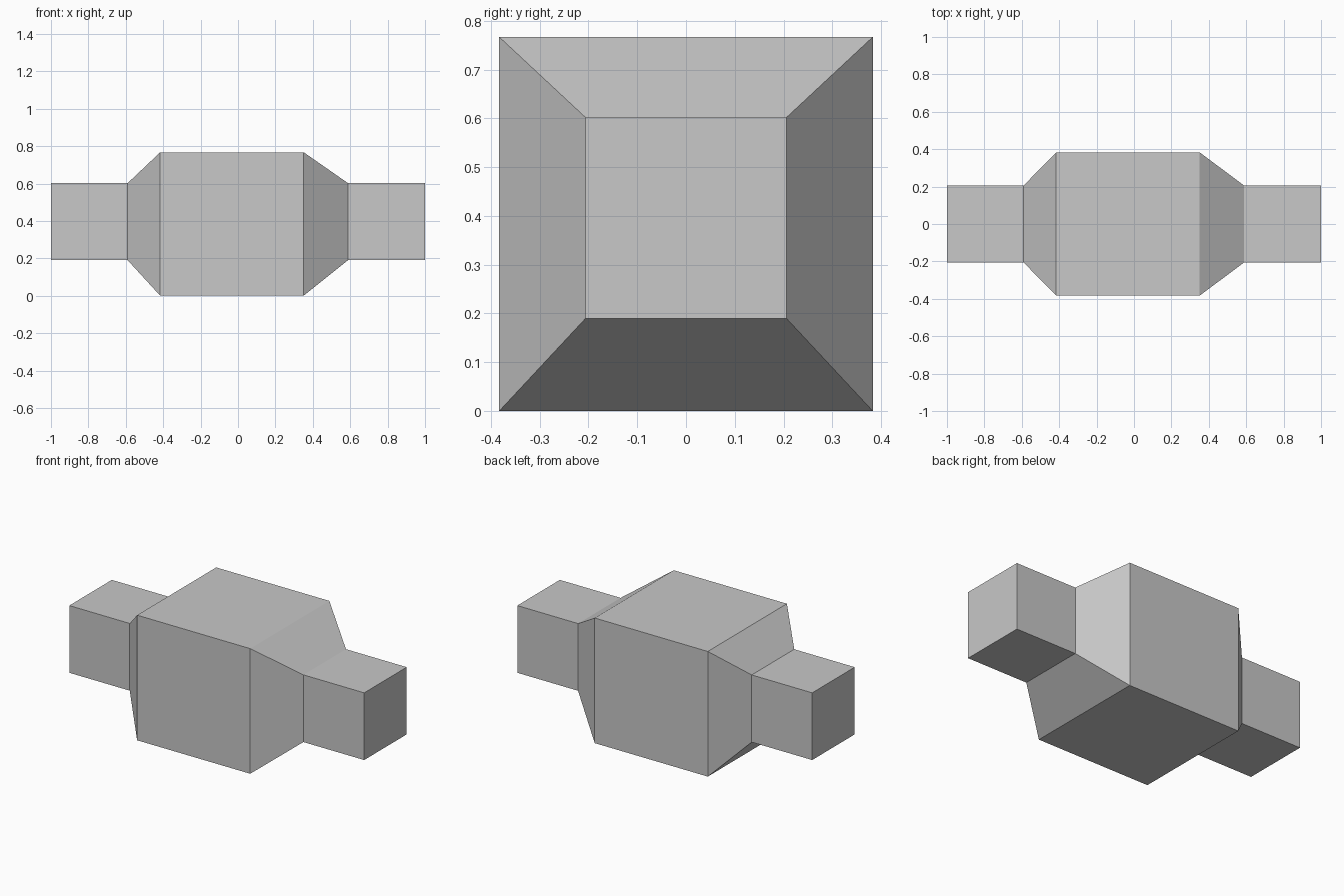
import bpy
import bmesh

if "Cube" in bpy.data.objects:
    bpy.data.objects.remove(bpy.data.objects["Cube"])

grey = bpy.data.materials.new("light_grey")
grey.diffuse_color = (0.58, 0.58, 0.58, 1.0)
grey.use_nodes = True
grey.node_tree.nodes["Principled BSDF"].inputs["Base Color"].default_value = grey.diffuse_color

# Square sections: (half width, bottom z, top z)
SMALL = (0.206, 0.19, 0.602)
LARGE = (0.383, 0.0, 0.767)


def loft(name, stations, cap_start=False, cap_end=False):
    """Skin rectangular sections placed along x, with optional end caps."""
    bm = bmesh.new()
    rings = []
    for x, (w, z0, z1) in stations:
        rings.append([bm.verts.new((x, y, z)) for y, z in
                      ((-w, z0), (w, z0), (w, z1), (-w, z1))])
    for a, b in zip(rings, rings[1:]):
        for i in range(4):
            j = (i + 1) % 4
            bm.faces.new((a[i], a[j], b[j], b[i]))
    if cap_start:
        bm.faces.new(rings[0])
    if cap_end:
        bm.faces.new(rings[-1])
    # Point every face away from the part's axis or out of its end
    bm.normal_update()
    mid_x = (stations[0][0] + stations[-1][0]) / 2
    for f in bm.faces:
        c = f.calc_center_median()
        c.x -= mid_x
        c.z -= 0.39
        if f.normal.dot(c) < 0:
            f.normal_flip()
    mesh = bpy.data.meshes.new(name)
    bm.to_mesh(mesh)
    bm.free()
    mesh.materials.append(grey)
    obj = bpy.data.objects.new(name, mesh)
    bpy.context.collection.objects.link(obj)


# Central block with a steep taper on the left and a longer one on the right
loft("central_block", [(-0.59, SMALL), (-0.416, LARGE),
                       (0.351, LARGE), (0.588, SMALL)])

# Small end blocks, closed at their outer ends
loft("left_end_block", [(-1.0, SMALL), (-0.59, SMALL)], cap_start=True)
loft("right_end_block", [(0.588, SMALL), (1.0, SMALL)], cap_end=True)
